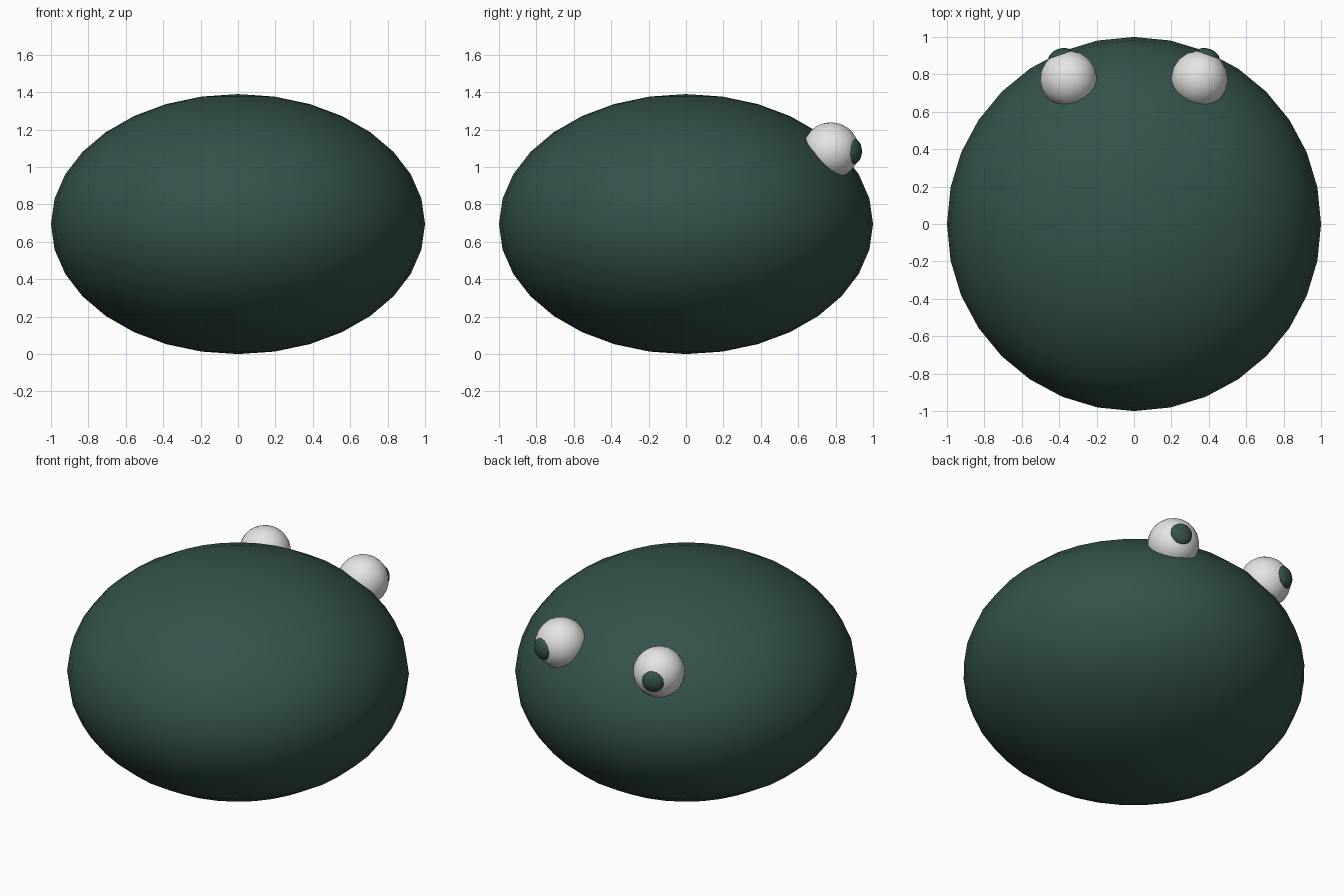
import bpy
from mathutils import Vector

if "Cube" in bpy.data.objects:
    bpy.data.objects.remove(bpy.data.objects["Cube"])


def material(name, rgb):
    m = bpy.data.materials.new(name)
    m.diffuse_color = (*rgb, 1)
    m.use_nodes = True
    m.node_tree.nodes["Principled BSDF"].inputs["Base Color"].default_value = m.diffuse_color
    return m


GREEN = material("dark green", (0.034, 0.083, 0.070))
WHITE = material("off white", (0.78, 0.78, 0.78))


def ball(name, loc, scale, mat, segs, rings, facing=None):
    bpy.ops.mesh.primitive_uv_sphere_add(segments=segs, ring_count=rings, radius=1, location=loc)
    ob = bpy.context.object
    ob.name = name
    ob.scale = scale
    if facing:  # local z points along the given direction
        ob.rotation_euler = Vector(facing).to_track_quat('Z', 'Y').to_euler()
    ob.data.materials.append(mat)
    bpy.ops.object.shade_smooth()
    return ob


# Squashed round body
ball("body", (0, 0, 0.695), (1, 1, 0.695), GREEN, 32, 16)

# Eyes half sunk into the body, with slightly bulging pupils
for side, s in (("left", -1), ("right", 1)):
    centre = Vector((s * 0.35, 0.775, 1.088))
    look = Vector((s * 0.33, 0.94, -0.04)).normalized()
    ball(side + "_eye", centre, (0.152, 0.152, 0.151), WHITE, 24, 12, (s * 0.35, 0.775, 0.8))
    ball(side + "_pupil", centre + look * 0.125, (0.07, 0.07, 0.045), GREEN, 16, 8, look)
